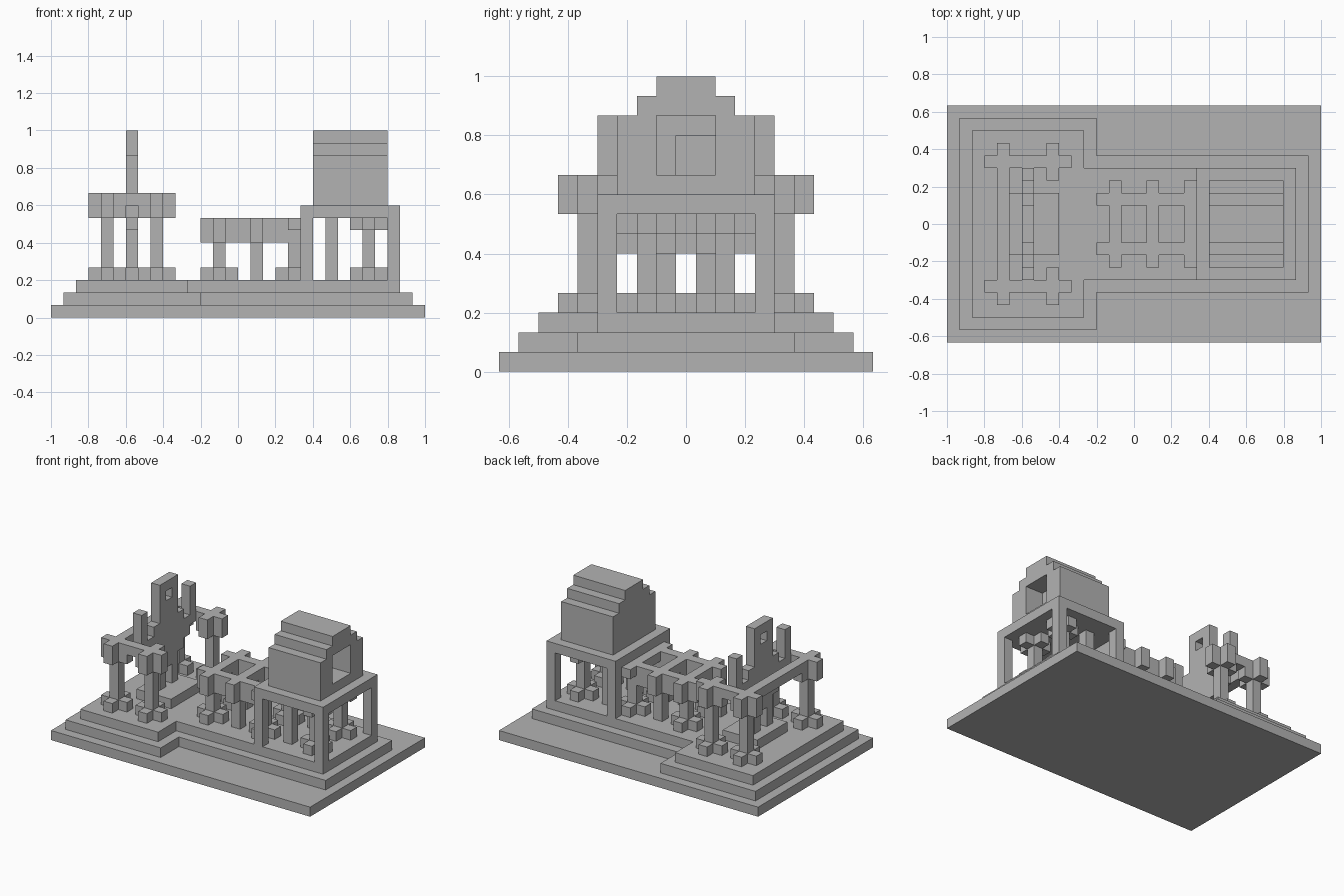
import bpy, bmesh
from mathutils import Matrix, Vector

cube = bpy.data.objects.get("Cube")
if cube:
    bpy.data.objects.remove(cube, do_unlink=True)

stone = bpy.data.materials.new("grey_stone")
stone.use_nodes = True
GREY = (0.45, 0.45, 0.45, 1)
stone.diffuse_color = GREY
stone.node_tree.nodes["Principled BSDF"].inputs["Base Color"].default_value = GREY

U = 1 / 15  # one building block


def part(name, boxes):
    """Object made of blocks (x0, x1, y0, y1, z0, z1); x is counted from the left edge."""
    bm = bmesh.new()
    for x0, x1, y0, y1, z0, z1 in boxes:
        mid = Vector(((x0 + x1) / 2 - 15, (y0 + y1) / 2, (z0 + z1) / 2)) * U
        size = Vector((x1 - x0, y1 - y0, z1 - z0)) * U
        bmesh.ops.create_cube(bm, size=1, matrix=Matrix.Translation(mid) @ Matrix.Diagonal((*size, 1)))
    me = bpy.data.meshes.new(name)
    bm.to_mesh(me)
    bm.free()
    me.materials.append(stone)
    bpy.context.collection.objects.link(bpy.data.objects.new(name, me))


def both(boxes):
    """Boxes plus their mirror images across y = 0."""
    return boxes + [(a, b, -d, -c, e, f) for a, b, c, d, e, f in boxes]


def arms(x, y, z0, z1):
    """Four blocks around the one-block shaft at x, y."""
    return [(x - 1, x, y, y + 1, z0, z1), (x + 1, x + 2, y, y + 1, z0, z1),
            (x, x + 1, y - 1, y, z0, z1), (x, x + 1, y + 1, y + 2, z0, z1)]


# Stepped foundation
part("base_slab", [(0, 30, -9.5, 9.5, 0, 1)])
part("lower_step", [(1, 12, -8.5, 8.5, 1, 2), (12, 29, -5.5, 5.5, 1, 2)])
part("upper_step", [(2, 11, -7.5, 7.5, 2, 3), (11, 28, -4.5, 4.5, 2, 3)])
part("altar_platform", [(5, 9, -2.5, 2.5, 3, 4)])

# Wide end: four tall columns joined by beams
for x in (4, 8):
    part("tall_columns", both([(x, x + 1, 4.5, 5.5, 3, 10)]))
    part("tall_column_bases", both(arms(x, 4.5, 3, 4)))
    part("tall_column_capitals", both(arms(x, 4.5, 8, 10)))
part("side_beams", both([(6, 7, 4.5, 5.5, 9, 10)]))
part("end_beam", [(4, 5, -3.5, 3.5, 9, 10)])

# Altar screen with a slot, a small window, stepped arms and two posts
part("screen_panel", both([(6, 7, 0.5, 1.5, 4, 15)])
     + [(6, 7, -0.5, 0.5, 6, 13), (6, 7, -0.5, 0.5, 14, 15)])
part("screen_arms", both([(6, 7, 1.5, 2.5, 7, 11), (6, 7, 2.5, 3.5, 8, 10)]))
part("screen_posts", both([(6, 7, 3.5, 4.5, 9, 13)]))

# Double row of short columns
for x in (13, 16, 19, 22, 25):
    part("short_columns", both([(x, x + 1, 1.5, 2.5, 3, 8)]))
    if x % 2:
        part("short_column_bases", both(arms(x, 1.5, 3, 4)))
for x in (13, 16):
    part("short_column_capitals", both(arms(x, 1.5, 6, 8)))
part("third_capitals", both([(18, 19, 1.5, 2.5, 6, 8), (19, 20, 2.5, 3.5, 7, 8),
                             (19, 20, 0.5, 1.5, 7, 8)]))
part("porch_capitals", both(arms(25, 1.5, 7, 8)))
part("cross_beams", [(x, x + 1, -0.5, 0.5, 7, 8) for x in (13, 16, 19)])

# Porch under the tower
part("porch_posts", both([(x, x + 1, 3.5, 4.5, 3, 8) for x in (20, 27)]))
part("porch_roof", [(20, 28, -4.5, 4.5, 8, 9)])

# Tower chamber with an opening and a smaller niche behind it
part("tower_walls", both([(21, 27, 1.5, 3.5, 9, 13)]))
part("tower_core", [(21, 27, -1.5, 1.5, 9, 10), (21, 23, -1.5, 1.5, 10, 13),
                    (23, 25, -1.5, -0.5, 10, 13), (23, 25, -0.5, 1.5, 12, 13)])
part("tower_roof", [(21, 27, -2.5, 2.5, 13, 14), (21, 27, -1.5, 1.5, 14, 15)])
